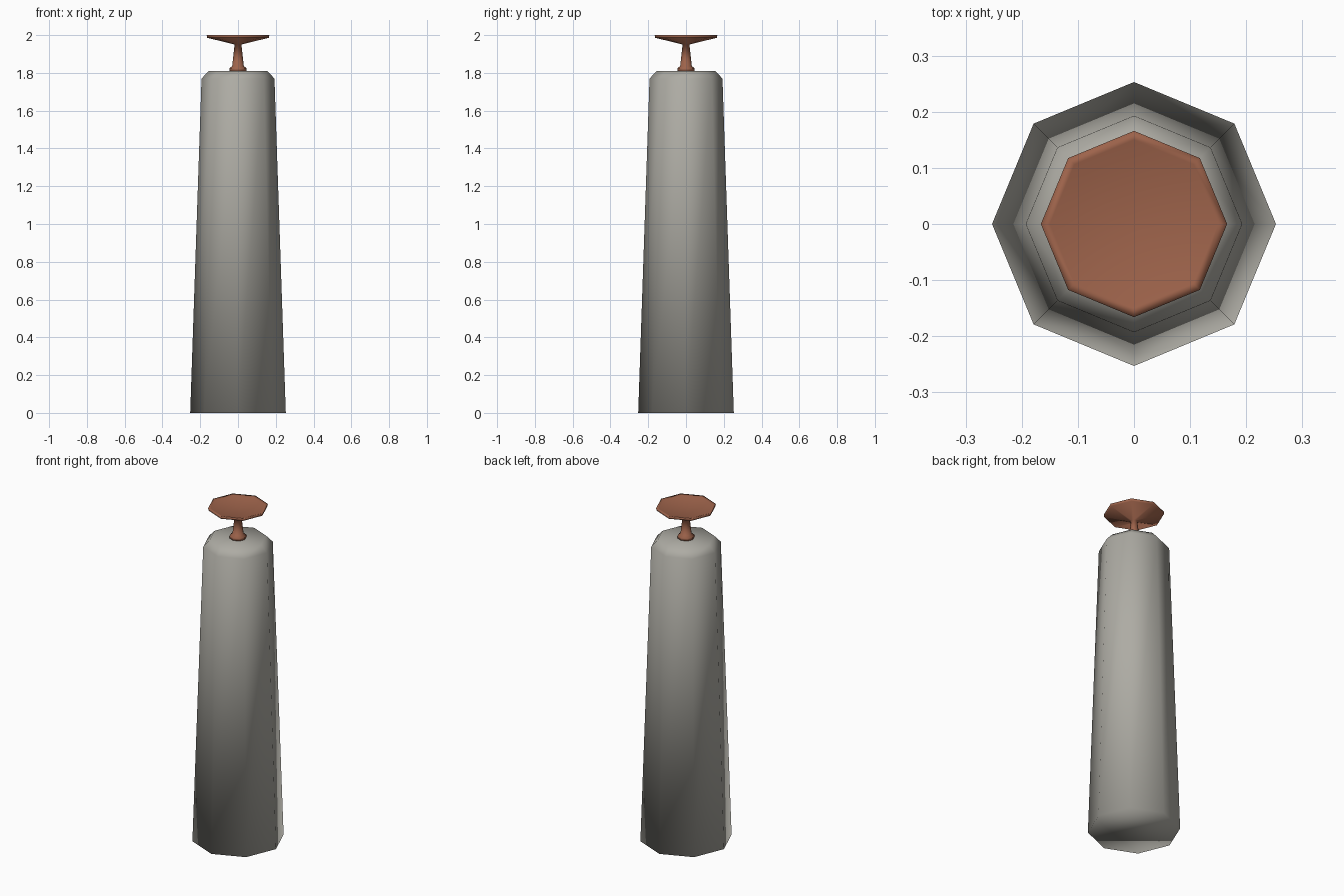
import bpy, bmesh, math

if "Cube" in bpy.data.objects:
    bpy.data.objects.remove(bpy.data.objects["Cube"])

SIDES = 8


def material(name, rgb):
    m = bpy.data.materials.new(name)
    m.diffuse_color = (*rgb, 1)
    m.use_nodes = True
    m.node_tree.nodes["Principled BSDF"].inputs["Base Color"].default_value = m.diffuse_color
    return m


def lathe(name, profile, mat):
    """Closed octagonal solid from (radius, z) rings, bottom to top."""
    bm = bmesh.new()
    rings = [[bm.verts.new((r * math.cos(i * math.tau / SIDES),
                            r * math.sin(i * math.tau / SIDES), z))
              for i in range(SIDES)] for r, z in profile]
    for a, b in zip(rings, rings[1:]):
        for i in range(SIDES):
            j = (i + 1) % SIDES
            bm.faces.new((a[i], a[j], b[j], b[i]))
    bm.faces.new(rings[0][::-1])
    bm.faces.new(rings[-1])
    for f in bm.faces:
        f.smooth = True
    me = bpy.data.meshes.new(name)
    bm.to_mesh(me)
    bm.free()
    me.materials.append(mat)
    ob = bpy.data.objects.new(name, me)
    bpy.context.collection.objects.link(ob)
    return ob


stone = material("grey stone", (0.42, 0.41, 0.37))
copper = material("copper brown", (0.34, 0.125, 0.07))

# tapered pillar with a bevelled top
lathe("pillar", [(0.253, 0), (0.193, 1.77), (0.155, 1.81)], stone)

# flared stem and shallow dish on top
lathe("dish_on_stem", [(0.046, 1.81), (0.046, 1.825), (0.031, 1.835),
                       (0.018, 1.95), (0.163, 1.986), (0.166, 2.0),
                       (0.15, 1.997), (0.125, 1.99), (0.02, 1.984)], copper)
